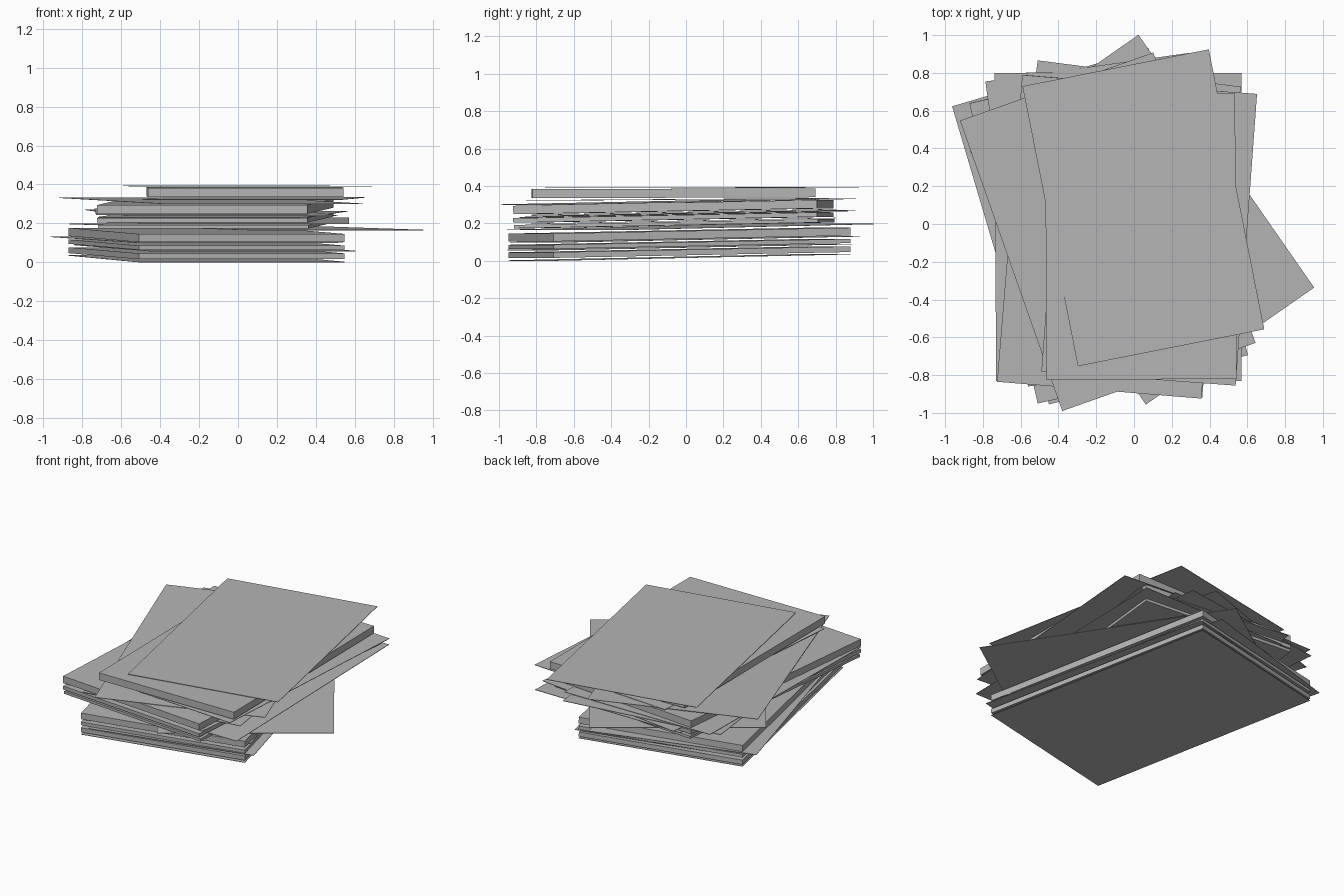
import bpy, bmesh
from math import radians
from mathutils import Matrix, Vector

if "Cube" in bpy.data.objects:
    bpy.data.objects.remove(bpy.data.objects["Cube"])

W, L = 1.085, 1.63     # page width and length
SHEET = 0.003

grey = bpy.data.materials.new("paper_grey")
grey.diffuse_color = (0.46, 0.46, 0.46, 1)
grey.use_nodes = True
grey.node_tree.nodes["Principled BSDF"].inputs["Base Color"].default_value = grey.diffuse_color


def page(name, x, y, yaw, z, thick=SHEET, tilt=1.1, scale=1.0):
    """Slab with its front-left corner at x, y; z is the mid-height of its centre."""
    w, l = W * scale, L * scale
    turn = Matrix.Rotation(radians(yaw), 4, 'Z')
    c = Vector((x, y, z)) + turn @ Vector((w / 2, l / 2, 0))
    m = Matrix.Translation(c) @ turn @ Matrix.Rotation(radians(tilt), 4, 'X')
    bm = bmesh.new()
    bmesh.ops.create_cube(bm, size=1, matrix=m @ Matrix.Diagonal((w, l, thick, 1)))
    me = bpy.data.meshes.new(name)
    bm.to_mesh(me)
    bm.free()
    me.materials.append(grey)
    bpy.context.collection.objects.link(bpy.data.objects.new(name, me))


# lower bundle, fanned to the left
page("bottom_sheet", -0.51, -0.95, 12.8, 0.018, tilt=1.2)
page("lower_bundle_a", -0.51, -0.95, 12.8, 0.046, 0.03)
page("lower_sheet_a", -0.45, -0.955, 13.9, 0.073)
page("lower_bundle_b", -0.51, -0.95, 12.8, 0.090, 0.022)
page("lower_sheet_b", -0.50, -0.94, 16.5, 0.115)
page("lower_bundle_c", -0.51, -0.95, 12.8, 0.140, 0.042)

# middle bundle
page("wide_turned_sheet", 0.063, -0.956, 34.8, 0.181)
page("middle_bundle_a", -0.72, -0.83, -4.7, 0.198, 0.018)
page("middle_sheet_a", -0.515, -0.83, 0.0, 0.213)
page("middle_bundle_b", -0.725, -0.835, -4.7, 0.231, 0.024)
page("middle_sheet_b", -0.72, -0.75, -7.4, 0.247)
page("middle_sheet_c", -0.56, -0.86, 8.0, 0.254)
page("middle_sheet_d", -0.73, -0.83, 0.3, 0.260)
page("middle_bundle_c", -0.725, -0.835, -4.7, 0.287, 0.045)

# upper bundle, slightly smaller pages
page("upper_turned_sheet", -0.38, -0.99, 19.4, 0.316)
page("upper_sheet", -0.49, -0.78, -4.2, 0.328, tilt=0.4, scale=0.95)
page("upper_bundle", -0.463, -0.825, 0.3, 0.361, 0.048, 0.2, 0.927)
page("top_sheet", -0.297, -0.753, 11.2, 0.391, tilt=0.1, scale=0.927)
